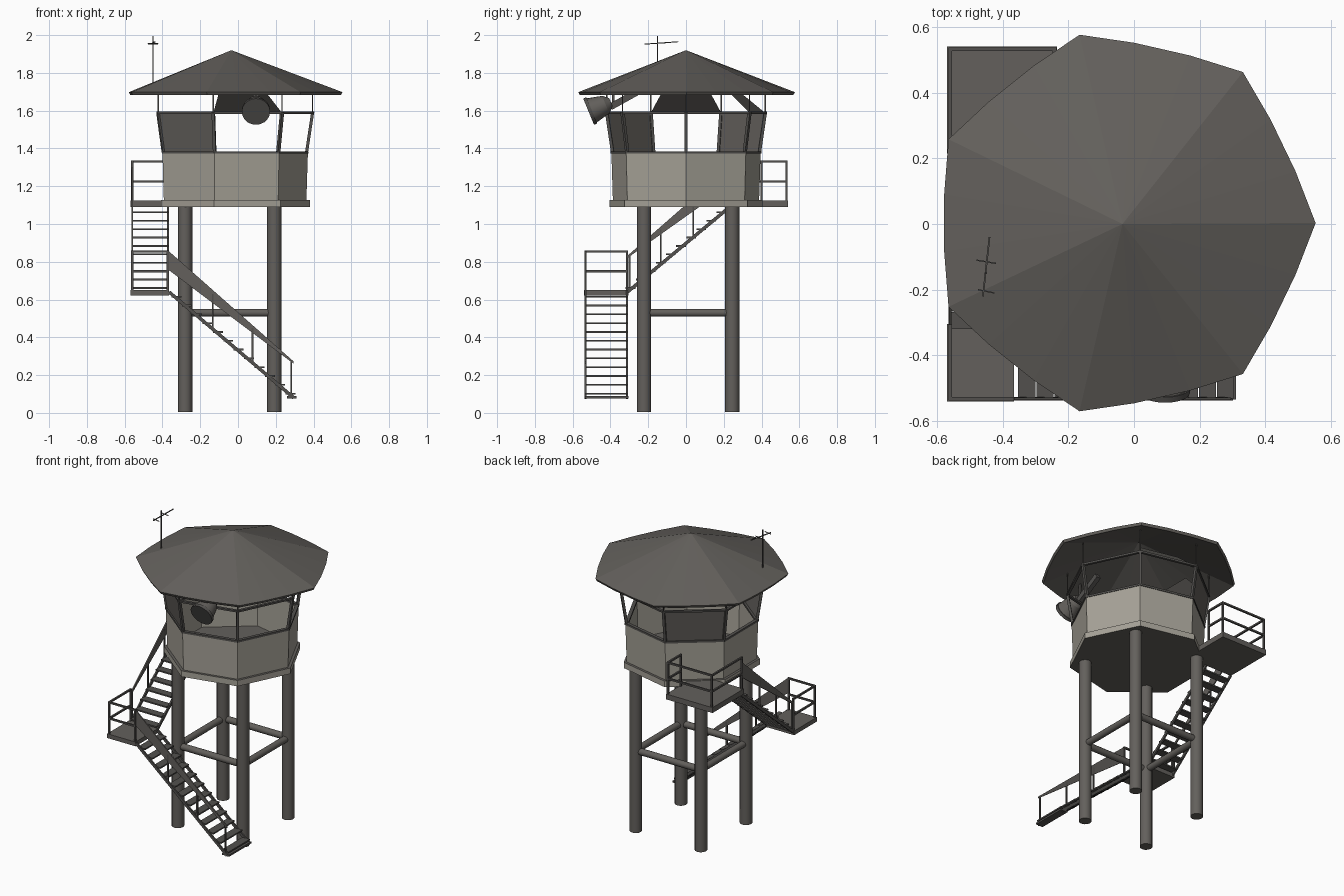
import bpy, bmesh, math
from mathutils import Vector, Matrix

if "Cube" in bpy.data.objects:
    bpy.data.objects.remove(bpy.data.objects["Cube"])

CX, CY = -0.035, 0.0
N = 7


def material(name, c):
    m = bpy.data.materials.new(name)
    m.diffuse_color = (*c, 1)
    m.use_nodes = True
    m.node_tree.nodes["Principled BSDF"].inputs["Base Color"].default_value = m.diffuse_color
    return m


DARK = material("dark_grey_brown", (0.125, 0.117, 0.107))
METAL = material("dark_metal", (0.085, 0.081, 0.076))
BEIGE = material("beige_wall", (0.38, 0.36, 0.31))


def finish(name, bm, mats, smooth=False, recalc=True):
    if recalc:
        bmesh.ops.recalc_face_normals(bm, faces=bm.faces)
    me = bpy.data.meshes.new(name)
    bm.to_mesh(me)
    bm.free()
    for m in mats:
        me.materials.append(m)
    ob = bpy.data.objects.new(name, me)
    bpy.context.collection.objects.link(ob)
    if smooth:
        for p in me.polygons:
            p.use_smooth = len(p.vertices) == 4
    return ob


def pt(k, r, z):
    """Point at heptagon corner k."""
    a = math.tau * k / N
    return Vector((CX + r * math.cos(a), CY + r * math.sin(a), z))


def shell(name, profile, mats):
    """Closed (r, z) cross-section swept round the heptagon."""
    bm = bmesh.new()
    rings = [[bm.verts.new(pt(k, r, z)) for r, z in profile] for k in range(N)]
    n = len(profile)
    for k in range(N):
        a, b = rings[k], rings[(k + 1) % N]
        for i in range(n):
            j = (i + 1) % n
            bm.faces.new((a[i], b[i], b[j], a[j]))
    return finish(name, bm, mats)


def add_beam(bm, a, b, w, h):
    """Box bar from a to b, w across and h high."""
    a, b = Vector(a), Vector(b)
    d = (b - a).normalized()
    side = d.cross(Vector((0, 0, 1)))
    side = Vector((1, 0, 0)) if side.length < 1e-4 else side.normalized()
    up = side.cross(d)
    s = [(-1, -1), (1, -1), (1, 1), (-1, 1)]
    va, vb = [[bm.verts.new(p + side * w / 2 * i + up * h / 2 * j) for i, j in s] for p in (a, b)]
    bm.faces.new(va)
    bm.faces.new(vb)
    for i in range(4):
        j = (i + 1) % 4
        bm.faces.new((va[i], va[j], vb[j], vb[i]))


def beams(name, items, mat):
    bm = bmesh.new()
    for it in items:
        add_beam(bm, *it)
    return finish(name, bm, [mat])


def tube(name, a, b, r1, r2, mat, seg=12, caps=True):
    a, b = Vector(a), Vector(b)
    d = b - a
    bm = bmesh.new()
    rot = d.to_track_quat('Z', 'Y').to_matrix().to_4x4()
    bmesh.ops.create_cone(bm, cap_ends=caps, segments=seg, radius1=r1, radius2=r2, depth=d.length,
                          matrix=Matrix.Translation((a + b) / 2) @ rot)
    return finish(name, bm, [mat], True)


# Legs and cross braces
LX, LY = (-0.28, 0.192), (-0.222, 0.245)
corners = [(LX[0], LY[0]), (LX[1], LY[0]), (LX[1], LY[1]), (LX[0], LY[1])]
for i, (x, y) in enumerate(corners):
    tube(f"leg_{i}", (x, y, 0.005), (x, y, 1.1), 0.038, 0.038, DARK)
    x2, y2 = corners[(i + 1) % 4]
    tube(f"leg_brace_{i}", (x, y, 0.53), (x2, y2, 0.53), 0.021, 0.021, DARK)

# Floor slab: beige rim, dark top and underside
bm = bmesh.new()
lo, hi = [[bm.verts.new(pt(k, 0.415, z)) for k in range(N)] for z in (1.09, 1.128)]
bm.faces.new(lo)
bm.faces.new(hi)
for k in range(N):
    j = (k + 1) % N
    bm.faces.new((lo[k], lo[j], hi[j], hi[k])).material_index = 1
finish("floor_slab", bm, [DARK, BEIGE])

# Cabin wall, sill and window head frame
shell("cabin_wall", [(0.397, 1.125), (0.405, 1.375), (0.39, 1.375), (0.382, 1.125)], [BEIGE])
shell("window_sill", [(0.409, 1.372), (0.409, 1.385), (0.385, 1.385), (0.385, 1.372)], [METAL])
shell("window_head", [(0.438, 1.583), (0.439, 1.595), (0.42, 1.595), (0.42, 1.583)], [METAL])
bars = []
for k in range(N):
    bars.append((pt(k, 0.398, 1.38), pt(k, 0.43, 1.59), 0.016, 0.016))
    bars.append((pt(k, 0.43, 1.59), pt(k, 0.43, 1.745), 0.006, 0.006))
beams("window_posts", bars, METAL)

# Closed panes on two sides, and panes swung up inside on two others
for k, r0, z0, tag in ((2, 0.40, 1.385, "closed"), (4, 0.40, 1.385, "closed"),
                       (3, 0.29, 1.70, "open"), (1, 0.29, 1.70, "open")):
    bm = bmesh.new()
    q = [pt(k, r0, z0), pt(k + 1, r0, z0), pt(k + 1, 0.43, 1.588), pt(k, 0.43, 1.588)]
    bm.faces.new([bm.verts.new(p) for p in q])
    finish(f"{tag}_pane_{k}", bm, [DARK])

# Seven-sided roof with slightly bowed eaves
bm = bmesh.new()
M = 3 * N
def eave(z, s):
    ring = []
    for k in range(M):
        c, f = divmod(k, 3)
        p = pt(c, 0.588 * s, z).lerp(pt(c + 1, 0.588 * s, z), f / 3)
        if f:
            p = Vector((CX, CY, z)) + (p - Vector((CX, CY, z))) * 1.025
        ring.append(bm.verts.new(p + Vector((0, 0.003, 0))))
    return ring
top, low = eave(1.698, 1), eave(1.682, 0.985)
apex, under = bm.verts.new((CX, CY, 1.92)), bm.verts.new((CX, CY, 1.90))
for k in range(M):
    j = (k + 1) % M
    bm.faces.new((apex, top[k], top[j]))
    bm.faces.new((under, low[j], low[k]))
    bm.faces.new((top[k], low[k], low[j], top[j]))
finish("roof", bm, [DARK])

# Searchlight under the front eave
lens, back = Vector((0.095, -0.51, 1.597)), Vector((0.095, -0.425, 1.632))
axis = (back - lens).normalized()
tube("searchlight_body", lens, back, 0.072, 0.05, DARK, 20)
tube("searchlight_rim", lens - axis * 0.006, lens + axis * 0.012, 0.075, 0.075, METAL, 20)
tube("searchlight_back", back, back + axis * 0.03, 0.05, 0.025, DARK, 20)
beams("searchlight_arm", [((0.095, -0.40, 1.62), (0.095, -0.22, 1.72), 0.03, 0.035),
                          ((0.095, -0.385, 1.62), (0.095, -0.385, 1.75), 0.012, 0.012)], METAL)

# Aerial
ax, ay = -0.45, -0.15
beams("aerial", [((ax, ay, 1.69), (ax, ay, 1.995), 0.006, 0.006),
                 ((ax - 0.01, ay - 0.07, 1.952), (ax + 0.01, ay + 0.11, 1.965), 0.005, 0.005),
                 ((ax - 0.03, ay + 0.04, 1.957), (ax + 0.03, ay + 0.03, 1.957), 0.004, 0.004),
                 ((ax - 0.025, ay - 0.05, 1.953), (ax + 0.025, ay - 0.06, 1.953), 0.004, 0.004)], METAL)

# Landings: bar across the middle of a plate, (x0, x1, y0, y1, z0, z1)
def plate(name, x0, x1, y0, y1, z0, z1, mat):
    ym, zm = (y0 + y1) / 2, (z0 + z1) / 2
    beams(name, [((x0, ym, zm), (x1, ym, zm), y1 - y0, z1 - z0)], mat)
plate("lower_landing", -0.57, -0.365, -0.54, -0.305, 0.622, 0.65, DARK)
plate("upper_landing", -0.57, -0.235, 0.215, 0.54, 1.09, 1.125, DARK)


def railing(name, path, z, posts):
    """Top rail, mid rail and posts along a path."""
    items = []
    for a, b in zip(path, path[1:]):
        for h in (0.10, 0.205):
            items.append(((*a, z + h), (*b, z + h), 0.011, 0.011))
    for p in posts:
        items.append(((*p, z - 0.01), (*p, z + 0.21), 0.011, 0.011))
    beams(name, items, METAL)
p1 = [(-0.56, -0.312), (-0.56, -0.532), (-0.372, -0.532)]
railing("lower_landing_rail", p1, 0.65, p1)
p2 = [(-0.56, 0.225), (-0.56, 0.532), (-0.242, 0.532), (-0.242, 0.40)]
railing("upper_landing_rail", p2, 1.125, p2)


def flight(name, a, b, across, steps, rail_gap):
    """Stairs from a up to b (outer edge); across points to the inner edge."""
    a, b, w = Vector(a), Vector(b), Vector(across)
    items = [(a + o, b + o, 0.01, 0.018) for o in (Vector(), w)]
    tread = Vector((b.x - a.x, b.y - a.y, 0)).length / steps
    for i in range(steps):
        p = a.lerp(b, (i + 0.3) / steps) + Vector((0, 0, 0.008))
        items.append((p, p + w, tread * 0.95, 0.009))
    for t in (0.02, 0.33, 0.65):
        p = a.lerp(b, t)
        items.append((p, p + Vector((0, 0, 0.185)), 0.009, 0.009))
    beams(name + "_steps", items, METAL)
    # handrail plate that widens toward the top
    bm = bmesh.new()
    up = Vector((0, 0, 1))
    n = w.normalized() * 0.004
    q = [a + up * 0.18, b + up * (0.205 - rail_gap), b + up * 0.215, a + up * 0.192]
    f, g = [[bm.verts.new(p + n * s) for p in q] for s in (-1, 1)]
    bm.faces.new(f)
    bm.faces.new(g)
    for i in range(4):
        j = (i + 1) % 4
        bm.faces.new((f[i], f[j], g[j], g[i]))
    finish(name + "_handrail", bm, [DARK])


flight("lower_flight", (0.295, -0.532, 0.08), (-0.365, -0.532, 0.64), (0, 0.22, 0), 12, 0.09)
flight("upper_flight", (-0.56, -0.31, 0.64), (-0.56, 0.225, 1.085), (0.19, 0, 0), 10, 0.09)
beams("bottom_step", [((0.285, -0.535, 0.083), (0.285, -0.305, 0.083), 0.05, 0.012)], METAL)
